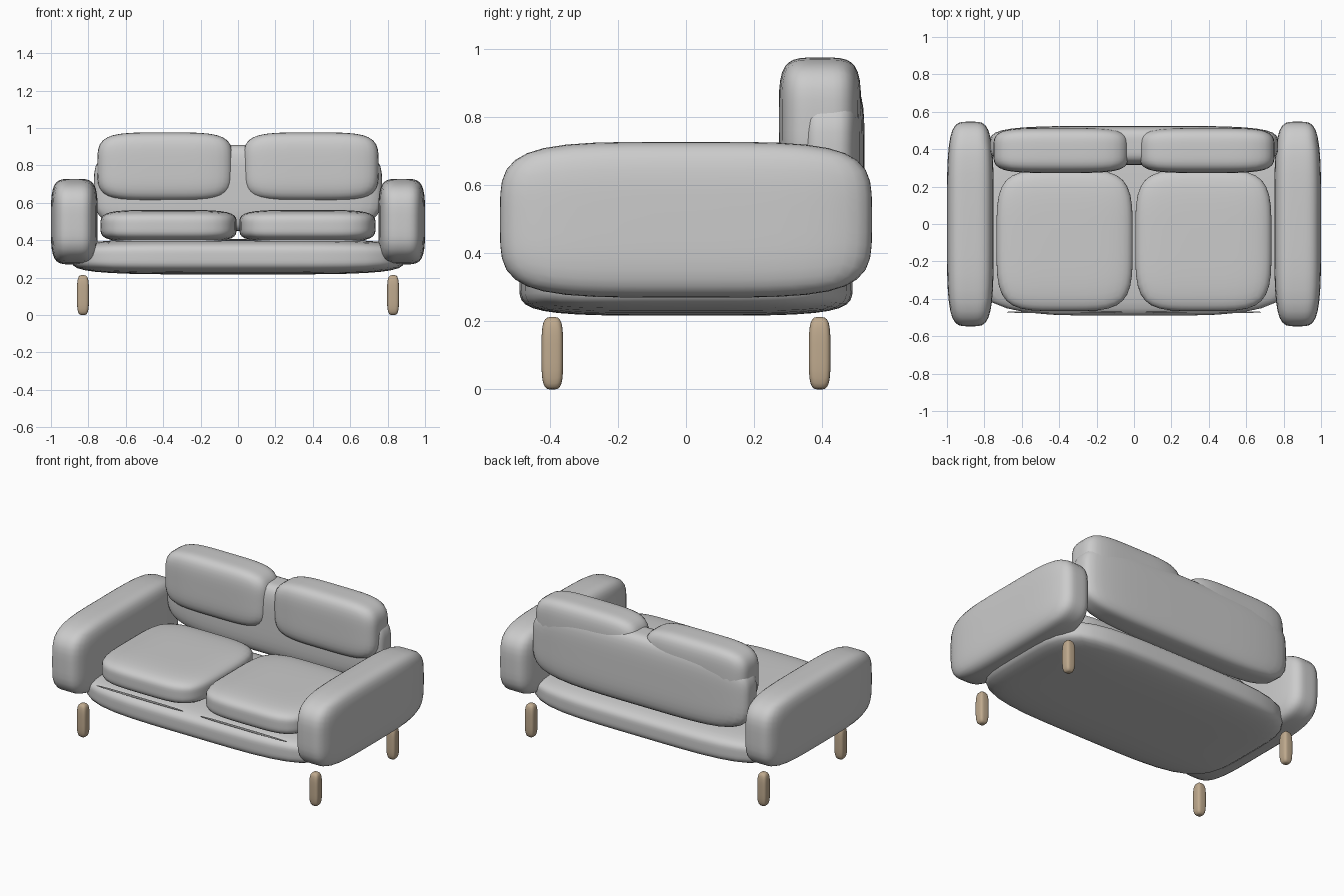
import bpy, bmesh

if "Cube" in bpy.data.objects:
    bpy.data.objects.remove(bpy.data.objects["Cube"])

wood = bpy.data.materials.new("wood")
wood.diffuse_color = (0.52, 0.40, 0.27, 1)
wood.use_nodes = True
wood.node_tree.nodes["Principled BSDF"].inputs["Base Color"].default_value = wood.diffuse_color


def pillow(name, x, y, z, n=4.4, cuts=11, mat=None):
    """Soft rounded block filling the (min, max) ranges x, y, z."""
    bm = bmesh.new()
    bmesh.ops.create_cube(bm, size=2)
    bmesh.ops.subdivide_edges(bm, edges=bm.edges[:], cuts=cuts, use_grid_fill=True)
    for v in bm.verts:
        r = sum(abs(c) ** n for c in v.co) ** (1 / n)
        p = v.co / r
        v.co = [(lo + hi) / 2 + c * (hi - lo) / 2 for c, (lo, hi) in zip(p, (x, y, z))]
    for f in bm.faces:
        f.smooth = True
    me = bpy.data.meshes.new(name)
    bm.to_mesh(me)
    bm.free()
    ob = bpy.data.objects.new(name, me)
    bpy.context.collection.objects.link(ob)
    if mat:
        me.materials.append(mat)
    return ob


# Base and backrest
pillow("base", (-0.89, 0.89), (-0.49, 0.49), (0.217, 0.405))
pillow("backrest", (-0.77, 0.77), (0.315, 0.525), (0.45, 0.91))

# Mirrored parts: arms, cushions, piping, legs
for s, side in ((-1, "left"), (1, "right")):
    def span(a, b):
        return tuple(sorted((s * a, s * b)))

    pillow(side + "_arm", span(0.75, 1.0), (-0.547, 0.547), (0.27, 0.728))
    pillow(side + "_seat_cushion", span(0.007, 0.735), (-0.465, 0.29), (0.39, 0.562))
    pillow(side + "_back_cushion", span(0.028, 0.752), (0.273, 0.515), (0.61, 0.976))
    pillow(side + "_piping", span(0.06, 0.68), (-0.476, -0.466), (0.392, 0.404), 3, 7)
    for y, end in ((-0.393, "front"), (0.393, "back")):
        pillow(f"{end}_{side}_leg", span(0.797, 0.861), (y - 0.032, y + 0.032),
               (0.0, 0.213), 3.8, 7, wood)
